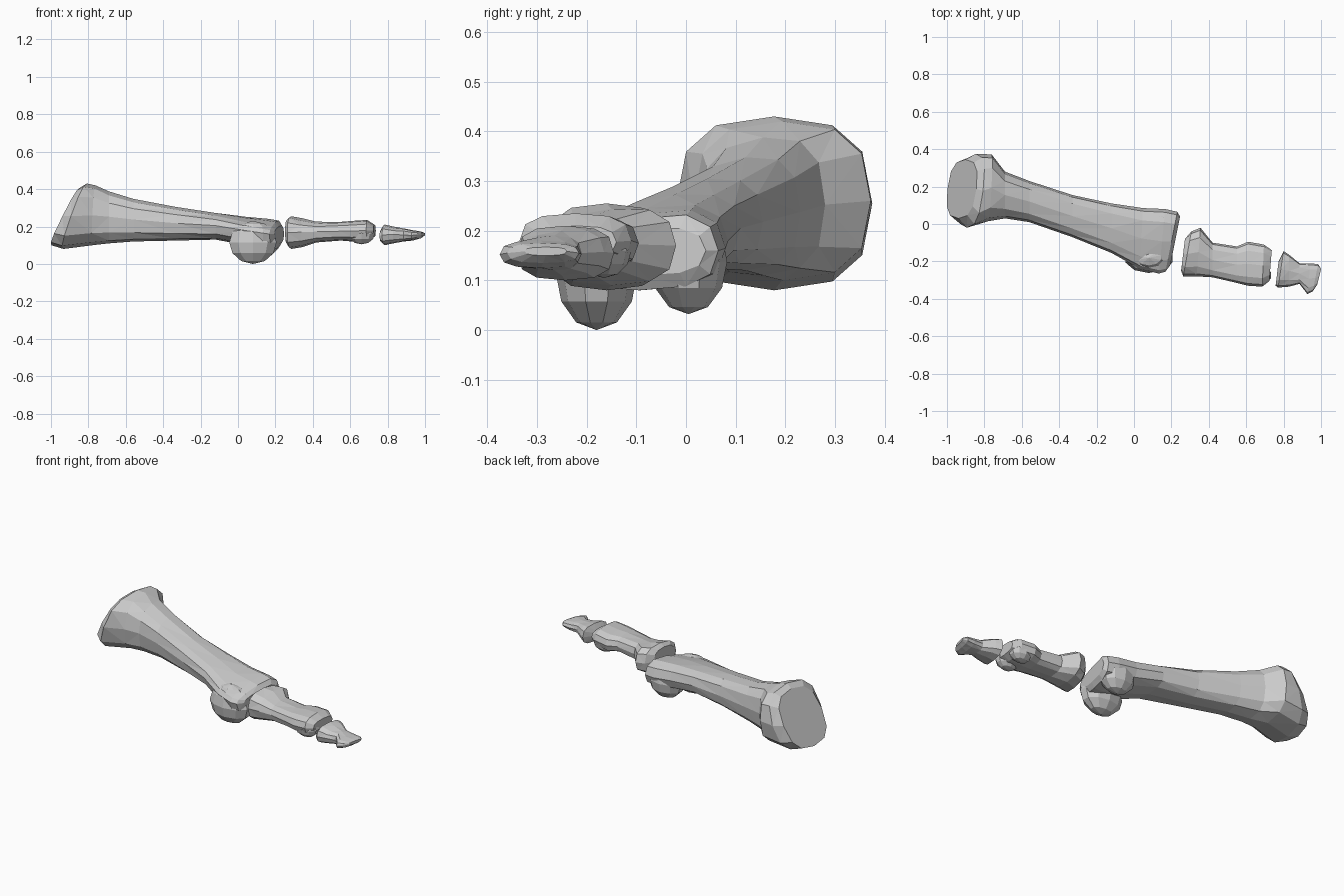
import bpy, bmesh, math
from mathutils import Vector

SIDES = 12


def ring(x, y0, y1, z0, z1, sz=0, sy=0, drop=0, power=0.75):
    """Rounded cross-section; sz/sy lean it along x, drop lowers its -y top."""
    yc, zc, hw, hh = (y0 + y1) / 2, (z0 + z1) / 2, (y1 - y0) / 2, (z1 - z0) / 2
    pts = []
    for i in range(SIDES):
        a = 2 * math.pi * i / SIDES
        c, s = math.cos(a), math.sin(a)
        c = math.copysign(abs(c) ** power, c)
        s = math.copysign(abs(s) ** power, s)
        y, z = yc + hw * c, zc + hh * s
        if s > 0 and c < 0.5:
            z -= hh * s * drop * (0.5 - c)
        pts.append(Vector((x + sz * (z - zc) + sy * (y - yc), y, z)))
    return pts


def loft(name, sections, power=0.75):
    bm = bmesh.new()
    rings = [[bm.verts.new(p) for p in ring(*s, power=power)] for s in sections]
    for a, b in zip(rings, rings[1:]):
        for i in range(SIDES):
            j = (i + 1) % SIDES
            bm.faces.new((a[i], a[j], b[j], b[i]))
    bm.faces.new(rings[0])
    bm.faces.new(rings[-1])
    bmesh.ops.recalc_face_normals(bm, faces=bm.faces)
    bmesh.ops.triangulate(bm, faces=[f for f in bm.faces if len(f.verts) == 4])
    me = bpy.data.meshes.new(name)
    bm.to_mesh(me)
    bm.free()
    ob = bpy.data.objects.new(name, me)
    bpy.context.collection.objects.link(ob)
    return ob


def add_knob(target, centre, size):
    """Fuse a faceted knuckle lump onto a bone."""
    bpy.ops.mesh.primitive_uv_sphere_add(segments=10, ring_count=6, radius=1, location=centre)
    knob = bpy.context.object
    knob.name = target.name + "_knob"
    knob.scale = size
    bpy.context.view_layer.update()
    mod = target.modifiers.new("fuse", 'BOOLEAN')
    mod.operation, mod.solver, mod.object = 'UNION', 'EXACT', knob
    bpy.context.view_layer.objects.active = target
    bpy.ops.object.modifier_apply(modifier=mod.name)
    bpy.data.objects.remove(knob)


# Long bone: slanted flared base, tapering shaft, broad head
long_bone = loft("long_bone", [
    (-0.92, 0.03, 0.345, 0.10, 0.41, 0.50, 0.12),
    (-0.87, -0.02, 0.375, 0.08, 0.43, 0.36, 0.12),
    (-0.77, 0.015, 0.372, 0.10, 0.42, 0.05, 0.05),
    (-0.69, 0.03, 0.28, 0.11, 0.395, 0, 0, 0.1),
    (-0.56, 0.01, 0.23, 0.12, 0.355, 0, 0, 0.12),
    (-0.33, -0.07, 0.155, 0.125, 0.31, 0, 0, 0.12),
    (-0.12, -0.155, 0.11, 0.13, 0.28, 0, 0, 0.2),
    (0.04, -0.24, 0.085, 0.10, 0.26, 0, 0.05, 0.35),
    (0.15, -0.265, 0.08, 0.08, 0.25, 0, 0.1, 0.4),
    (0.20, -0.255, 0.065, 0.08, 0.24, 0, 0.2, 0.4),
    (0.22, -0.22, 0.04, 0.11, 0.21, 0, 0.2, 0.35),
])
# Two knuckles under the head
add_knob(long_bone, (0.08, -0.18, 0.115), (0.133, 0.082, 0.115))
add_knob(long_bone, (0.125, 0.005, 0.138), (0.112, 0.078, 0.106))

# Middle toe bone: wide base, waist, double-knuckled head
middle_bone = loft("middle_bone", [
    (0.262, -0.25, -0.08, 0.11, 0.235, 0, 0.12),
    (0.285, -0.28, -0.04, 0.08, 0.255, 0, 0.18),
    (0.345, -0.28, -0.02, 0.09, 0.25, 0, 0.08, 0.15),
    (0.42, -0.285, -0.10, 0.115, 0.23, 0, 0, 0.15),
    (0.55, -0.315, -0.12, 0.125, 0.225),
    (0.61, -0.33, -0.095, 0.12, 0.23),
    (0.69, -0.335, -0.11, 0.125, 0.235, 0, 0.04),
    (0.73, -0.305, -0.14, 0.145, 0.21, 0, 0.08),
])
for y in (-0.275, -0.165):
    add_knob(middle_bone, (0.66, y, 0.16), (0.075, 0.055, 0.055))

# Tip bone: wide base, narrow waist, flattened flared tip
loft("tip_bone", [
    (0.765, -0.33, -0.20, 0.12, 0.18, 0, 0.12),
    (0.785, -0.34, -0.145, 0.10, 0.21, 0, 0.15),
    (0.83, -0.335, -0.165, 0.11, 0.205, 0, 0.0, 0.2),
    (0.885, -0.32, -0.21, 0.12, 0.19),
    (0.935, -0.375, -0.21, 0.125, 0.18, 0, 0.1),
    (0.97, -0.36, -0.215, 0.135, 0.175, 0, 0.2),
    (0.99, -0.325, -0.24, 0.15, 0.167, 0, 0.25),
])
